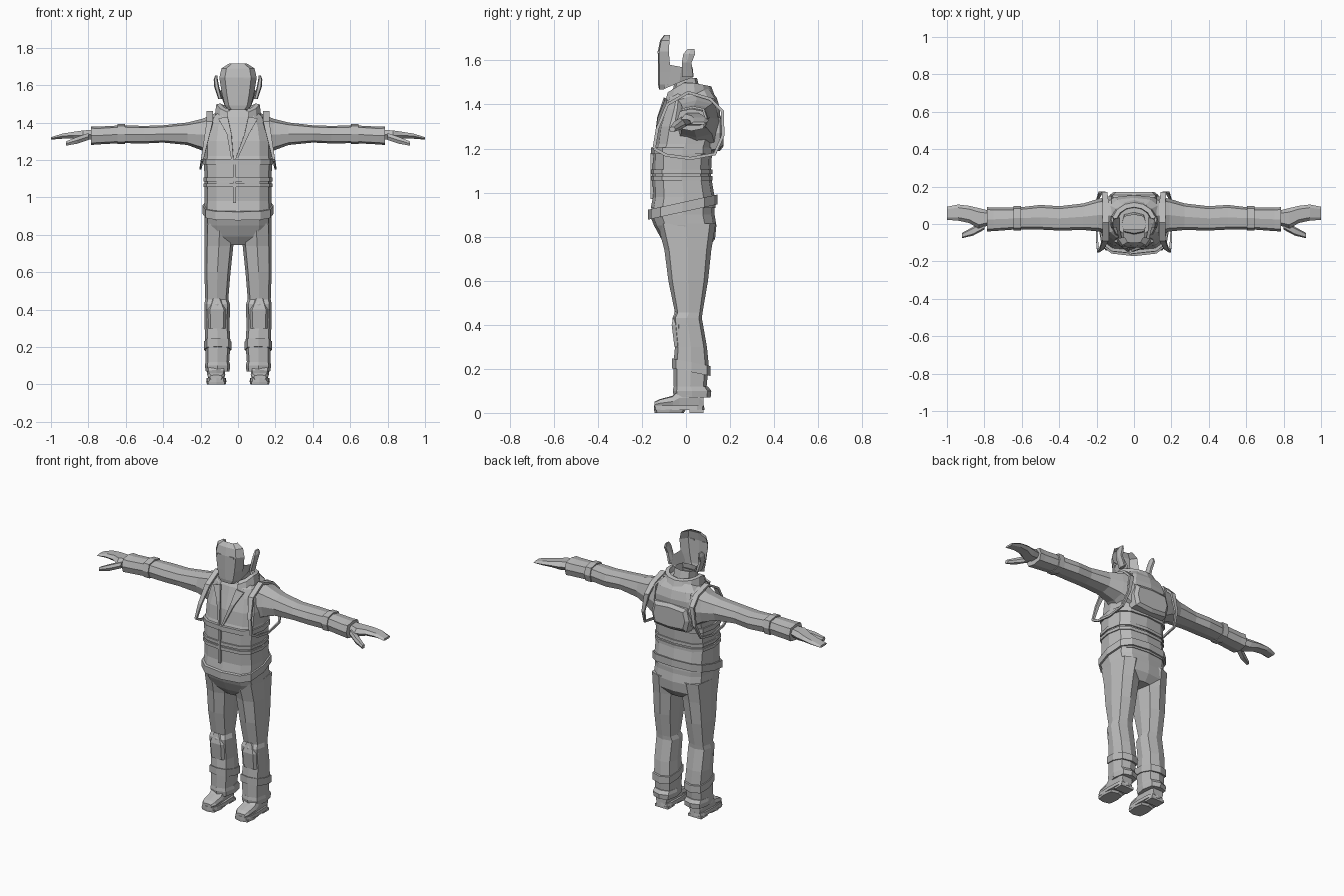
import bpy, bmesh, math

grey = bpy.data.materials.new("plain grey")
grey.diffuse_color = (0.5, 0.5, 0.5, 1)


def make(name, verts, faces, thick=0):
    me = bpy.data.meshes.new(name)
    me.from_pydata(verts, [], faces)
    bm = bmesh.new()
    bm.from_mesh(me)
    bmesh.ops.recalc_face_normals(bm, faces=bm.faces)
    bm.to_mesh(me)
    bm.free()
    me.materials.append(grey)
    ob = bpy.data.objects.new(name, me)
    bpy.context.collection.objects.link(ob)
    if thick:
        mod = ob.modifiers.new("thickness", 'SOLIDIFY')
        mod.thickness = thick
        mod.offset = 0
    return ob


def loft(name, axis, rings, n=8, e=0.65, s=1, tilt=0, cap=True):
    """Rings: (position on axis, low a, high a, low b, high b); a, b are the other axes."""
    verts, faces = [], []
    for p, a0, a1, b0, b1 in rings:
        for i in range(n):
            t = 2 * math.pi * (i + (0.5 if n == 4 else 0)) / n
            c, d = math.cos(t), math.sin(t)
            c = math.copysign(abs(c) ** e, c) if abs(c) > 1e-6 else 0
            d = math.copysign(abs(d) ** e, d) if abs(d) > 1e-6 else 0
            a = (a0 + a1) / 2 + c * (a1 - a0) / 2
            b = (b0 + b1) / 2 + d * (b1 - b0) / 2
            x, y, z = {'x': (p, a, b), 'y': (a, p, b), 'z': (a, b, p)}[axis]
            verts.append((x * s, y, z + tilt * y))
    for r in range(len(rings) - 1):
        for i in range(n):
            j = (i + 1) % n
            faces.append((r * n + i, r * n + j, (r + 1) * n + j, (r + 1) * n + i))
    if cap:
        faces.append(tuple(range(n)))
        faces.append(tuple(range((len(rings) - 1) * n, len(rings) * n)))
    return make(name, verts, faces)


def box(name, x0, x1, y0, y1, z0, z1, s=1):
    return loft(name, 'z', [(z0, x0, x1, y0, y1), (z1, x0, x1, y0, y1)], 4, 0, s)


def sheet(name, rows, thick=0):
    """Grid surface through rows of points."""
    m = len(rows[0])
    faces = [(r * m + i, r * m + i + 1, (r + 1) * m + i + 1, (r + 1) * m + i)
             for r in range(len(rows) - 1) for i in range(m - 1)]
    return make(name, [p for row in rows for p in row], faces, thick)


# Jacket body
loft("jacket", 'z', [
    (0.93, -.182, .182, -.16, .135), (0.98, -.18, .18, -.15, .13),
    (1.08, -.178, .178, -.152, .113), (1.18, -.182, .182, -.15, .118),
    (1.22, -.18, .18, -.135, .13), (1.30, -.18, .18, -.125, .155),
    (1.38, -.165, .165, -.10, .155), (1.43, -.14, .14, -.085, .14),
    (1.47, -.10, .10, -.06, .11)], 12)
# Vest bands
for name, z0, z1, w, y0, y1, tilt in [
        ("lower_belt", .915, .96, .190, -.172, .142, .22),
        ("waist_band", 1.055, 1.075, .185, -.160, .121, 0),
        ("waist_band", 1.085, 1.105, .185, -.160, .121, 0),
        ("chest_band", 1.175, 1.205, .188, -.158, .128, 0)]:
    loft(name, 'z', [(z0, -w, w, y0, y1), (z1, -w, w, y0, y1)], 12, tilt=tilt)
# Zip flap and back yoke
box("zip_flap", -.028, -.012, -.162, -.14, .97, 1.18)
loft("back_yoke", 'y', [(.10, -.14, .14, 1.18, 1.36), (.155, -.13, .13, 1.19, 1.35),
                        (.170, -.11, .11, 1.21, 1.33)], 8, .4)

# Collar, open at the front
rows = []
for z, rx, ry in [(1.41, .115, .11), (1.455, .125, .125), (1.505, .118, .105),
                  (1.505, .095, .08), (1.43, .08, .07)]:
    row = []
    for i in range(13):
        t = math.radians(-90 + 28 + i * 304 / 12)
        y = ry * math.sin(t) + .01
        row.append((rx * math.cos(t), y, z + (.6 * y if y < 0 else -.2 * y)))
    rows.append(row)
sheet("collar", rows)
# Lapels running down to the chest
for s in (-1, 1):
    sheet("lapel", [[(s * .055, -.095, 1.43), (s * .105, -.09, 1.42)],
                    [(s * .035, -.125, 1.34), (s * .06, -.122, 1.34)],
                    [(s * .004 - .02, -.142, 1.20), (s * .015 - .02, -.142, 1.20)]], .012)

# Neck, open at the top
loft("neck", 'z', [(1.39, -.075, .075, -.07, .08), (1.46, -.065, .065, -.06, .065),
                   (1.52, -.065, .065, -.05, .05)], 8, cap=False)
# Face front shell
rows = []
for z, w, yc, ys in [(1.468, .05, -.122, -.10), (1.49, .07, -.127, -.08),
                     (1.55, .085, -.128, -.07), (1.64, .10, -.128, -.078),
                     (1.69, .088, -.118, -.075), (1.715, .048, -.10, -.072)]:
    rows.append([(f * w, yc + (ys - yc) * k, z)
                 for f, k in [(-1, 1), (-.7, .12), (0, 0), (.7, .12), (1, 1)]])
sheet("face", rows)
# Underside of the chin
sheet("chin", [[(-.05, -.11, 1.468), (.05, -.11, 1.468)], [(-.06, -.03, 1.495), (.06, -.03, 1.495)]])

for s in (-1, 1):
    # Eyes, jaw side and ear
    box("eye", .03, .058, -.129, -.121, 1.632, 1.642, s)
    sheet("jaw", [[(s * .06, -.10, 1.47), (s * .083, -.073, 1.58)],
                  [(s * .075, -.03, 1.50), (s * .095, -.02, 1.57)],
                  [(s * .075, .035, 1.525), (s * .10, .03, 1.57)]])
    loft("ear", 'z', [(1.525, .085, .105, -.02, .035), (1.59, .10, .127, -.022, .028),
                      (1.63, .108, .13, -.015, .045), (1.652, .11, .122, .005, .04)], 6, .8, s)

    # Shoulder strap looped round the armhole
    loop = [(-.145, 1.20), (-.13, 1.29), (-.085, 1.40), (.01, 1.455), (.11, 1.425),
            (.165, 1.37), (.168, 1.26), (.13, 1.175), (.02, 1.155), (-.09, 1.17), (-.145, 1.20)]
    sheet("shoulder_strap", [[(s * (.135 + .05 * max(0, 1.40 - z) / .2), y, z),
                              (s * (.168 + .03 * max(0, 1.40 - z) / .2), y, z)]
                             for y, z in loop], .014)

    # Sleeve, armband and cuff
    loft("sleeve", 'x', [
        (.12, -.06, .15, 1.20, 1.45), (.19, -.04, .135, 1.25, 1.42), (.27, -.032, .11, 1.28, 1.40),
        (.40, -.035, .095, 1.293, 1.385), (.50, -.03, .102, 1.288, 1.382),
        (.62, -.028, .088, 1.29, 1.385), (.75, -.038, .088, 1.283, 1.378),
        (.785, -.04, .09, 1.28, 1.38)], 8, s=s)
    loft("armband", 'x', [(.605, -.034, .096, 1.284, 1.393), (.645, -.034, .096, 1.284, 1.393)], 8, s=s)
    # Hand and thumb
    loft("hand", 'x', [(.77, -.005, .07, 1.31, 1.365), (.83, -.025, .085, 1.302, 1.36),
                       (.88, .005, .097, 1.312, 1.352), (.94, .018, .104, 1.312, 1.342),
                       (1.0, .022, .092, 1.308, 1.322)], 6, .7, s)
    loft("thumb", 'x', [(.80, -.03, .02, 1.305, 1.345), (.86, -.062, -.015, 1.285, 1.325),
                        (.92, -.076, -.048, 1.275, 1.30)], 6, .7, s)

    # Trouser leg
    loft("trouser_leg", 'z', [
        (.86, .015, .178, -.13, .135), (.74, .025, .18, -.098, .115), (.60, .04, .18, -.08, .10),
        (.455, .052, .175, -.05, .075), (.43, .043, .18, -.062, .072), (.30, .045, .178, -.05, .095),
        (.22, .04, .175, -.057, .103), (.08, .05, .172, -.055, .09)], 8, s=s)
    loft("knee_pad", 'z', [(.30, .06, .165, -.055, 0), (.40, .055, .17, -.068, 0),
                           (.46, .09, .14, -.055, 0)], 6, s=s)
    # Leg band and hem
    loft("leg_band", 'z', [(.19, .036, .181, -.063, .112), (.235, .036, .181, -.063, .112)],
         8, s=s, tilt=-.2)
    loft("trouser_hem", 'z', [(.07, .045, .172, -.055, .112), (.10, .042, .177, -.06, .115),
                              (.12, .046, .174, -.056, .10)], 8, s=s)
    # Shoe: upper, sole, heel
    loft("shoe", 'y', [(-.143, .085, .15, .025, .05), (-.12, .07, .162, .025, .062),
                       (-.06, .068, .165, .025, .078), (-.03, .07, .165, .025, .11),
                       (.06, .075, .16, .025, .11), (.08, .08, .155, .025, .08)], 8, .5, s)
    loft("sole", 'z', [(.012, .062, .170, -.146, .084), (.034, .064, .168, -.146, .082)], 12, .5, s)
    loft("sole_front", 'z', [(0, .066, .166, -.143, -.01), (.015, .062, .170, -.145, 0)], 8, .5, s)
    box("heel", .07, .162, .015, .08, 0, .015, s)

# Trouser seat
loft("trouser_seat", 'z', [
    (.95, -.178, .178, -.15, .13), (.90, -.178, .178, -.165, .13), (.85, -.178, .178, -.145, .138),
    (.79, -.165, .165, -.112, .132), (.745, -.09, .09, -.075, .10)], 12)
